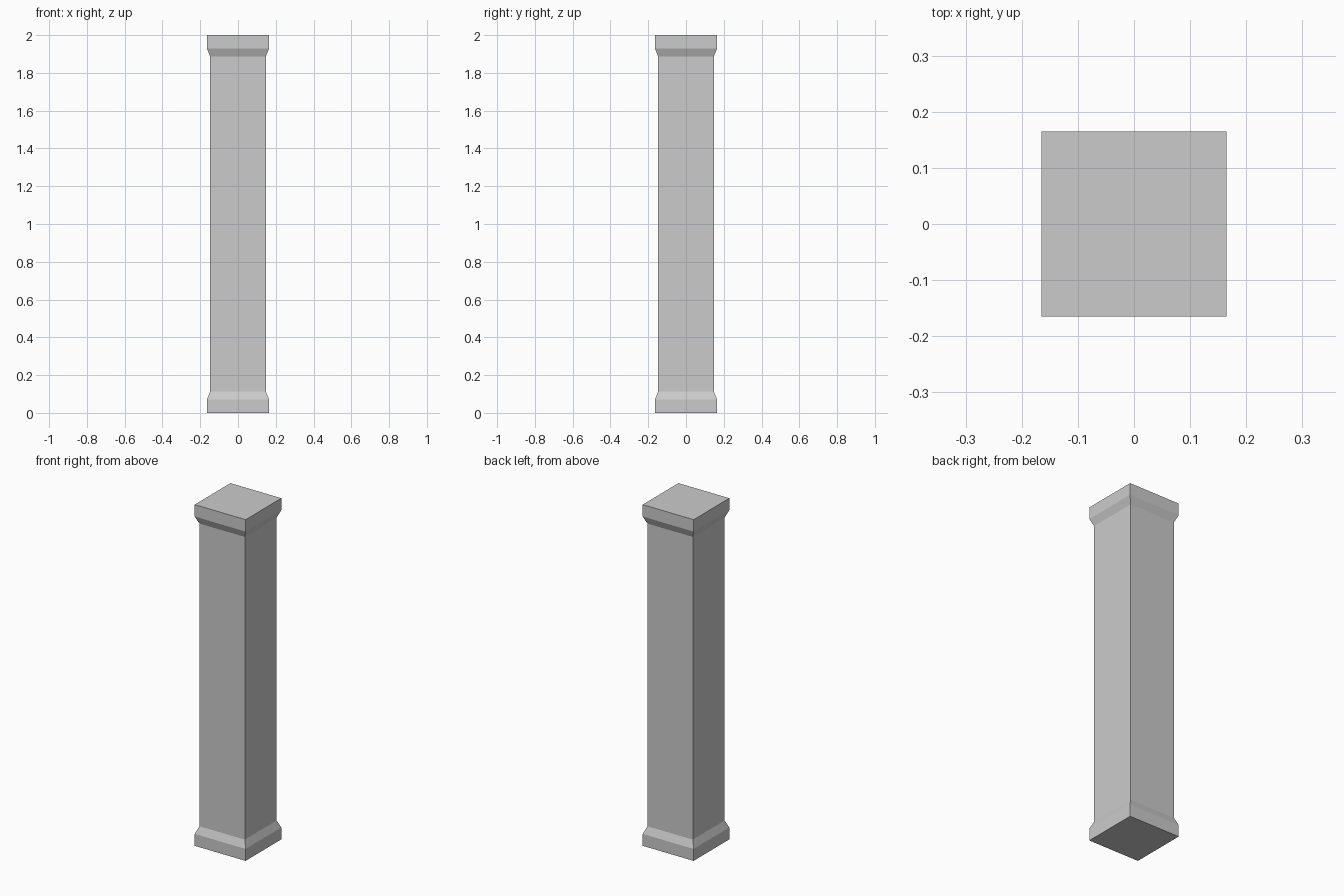
import bpy, bmesh

if "Cube" in bpy.data.objects:
    bpy.data.objects.remove(bpy.data.objects["Cube"])

# (half width, height) sections from the plinth up to the capital
BASE = [(0.165, 0.0), (0.165, 0.07), (0.147, 0.113)]
HEIGHT = 2.0
sections = BASE + [(w, HEIGHT - z) for w, z in reversed(BASE)]

bm = bmesh.new()

# Square rings stacked along z
rings = [[bm.verts.new((sx * w, sy * w, z))
          for sx, sy in ((-1, -1), (1, -1), (1, 1), (-1, 1))]
         for w, z in sections]

# Side faces between neighbouring rings
for low, high in zip(rings, rings[1:]):
    for i in range(4):
        j = (i + 1) % 4
        bm.faces.new((low[i], low[j], high[j], high[i]))

# Bottom and top caps
bm.faces.new(rings[0][::-1])
bm.faces.new(rings[-1])

mesh = bpy.data.meshes.new("square_column")
bm.to_mesh(mesh)
bm.free()
bpy.context.collection.objects.link(bpy.data.objects.new("square_column", mesh))
